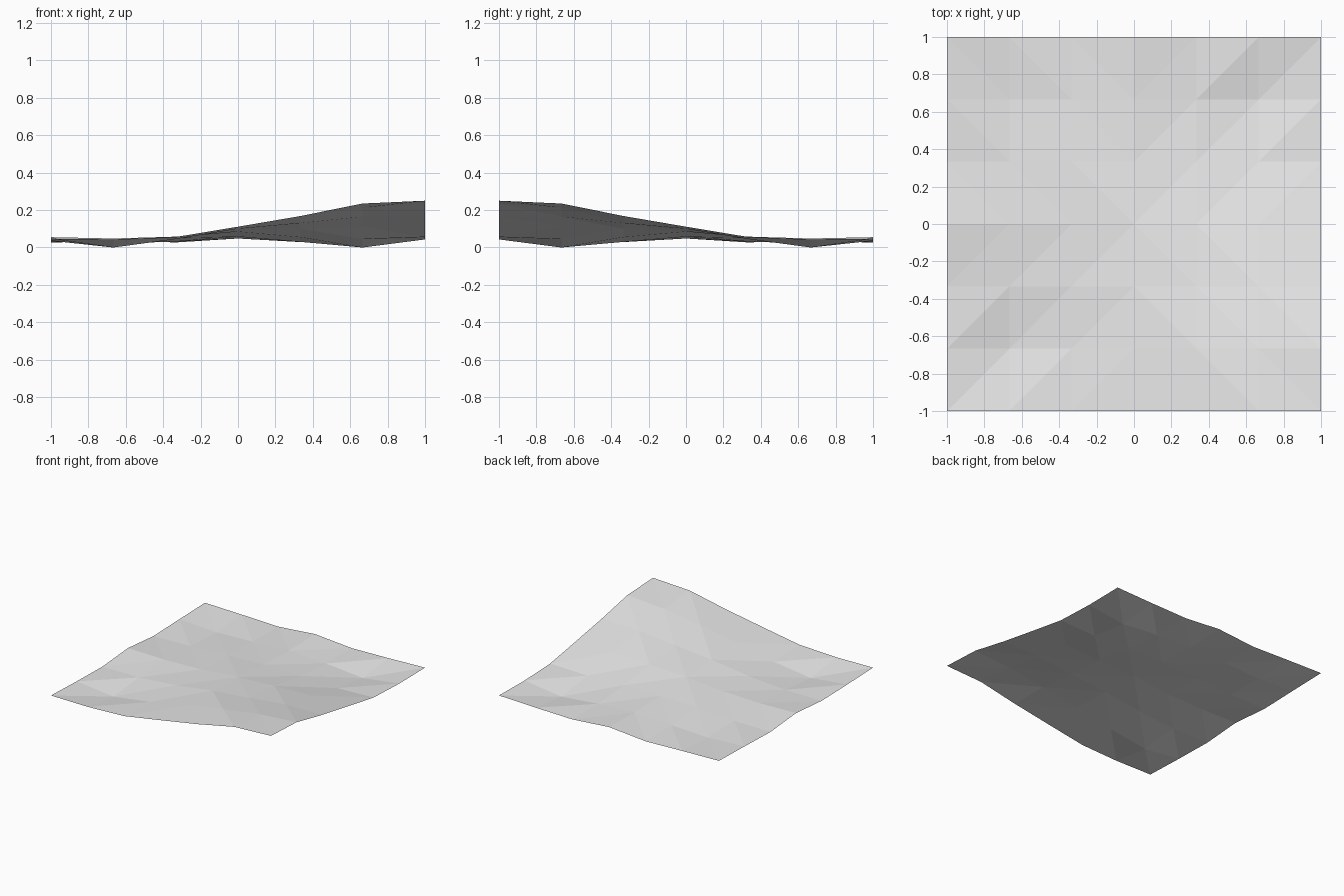
import bpy
import bmesh

default_cube = bpy.data.objects.get("Cube")
if default_cube:
    bpy.data.objects.remove(default_cube, do_unlink=True)


def make_material(name, colour):
    mat = bpy.data.materials.new(name)
    mat.use_nodes = True
    mat.diffuse_color = colour
    mat.node_tree.nodes["Principled BSDF"].inputs["Base Color"].default_value = colour
    return mat


# Ground heights in thousandths; the sheet mirrors across its back-right diagonal,
# so only half is listed: steps from the left side, then steps from the back
HEIGHTS = [
    [45],
    [37, 20],
    [27, 32, 50],
    [55, 48, 58, 85],
    [29, 30, 55, 100, 130],
    [36, 0, 45, 110, 165, 212],
    [47, 43, 56, 111, 168, 235, 250],
]
CELLS = len(HEIGHTS) - 1
HALF = CELLS // 2


def height(from_left, from_back):
    low, high = sorted((from_left, from_back))
    return HEIGHTS[high][low] / 1000


# Terrain sheet: a square grid whose cell diagonals all point at the centre
bm = bmesh.new()
grid = [[bm.verts.new((i / HALF - 1, j / HALF - 1, height(i, CELLS - j)))
         for j in range(CELLS + 1)] for i in range(CELLS + 1)]

for i in range(CELLS):
    for j in range(CELLS):
        a, b = grid[i][j], grid[i + 1][j]
        c, d = grid[i + 1][j + 1], grid[i][j + 1]
        rising = (i < HALF) == (j < HALF)
        triangles = ((a, b, c), (a, c, d)) if rising else ((a, b, d), (b, c, d))
        for triangle in triangles:
            bm.faces.new(triangle)

mesh = bpy.data.meshes.new("terrain_sheet")
bm.to_mesh(mesh)
bm.free()
mesh.materials.append(make_material("light_grey", (0.8, 0.8, 0.8, 1)))
terrain = bpy.data.objects.new("terrain_sheet", mesh)
bpy.context.collection.objects.link(terrain)
